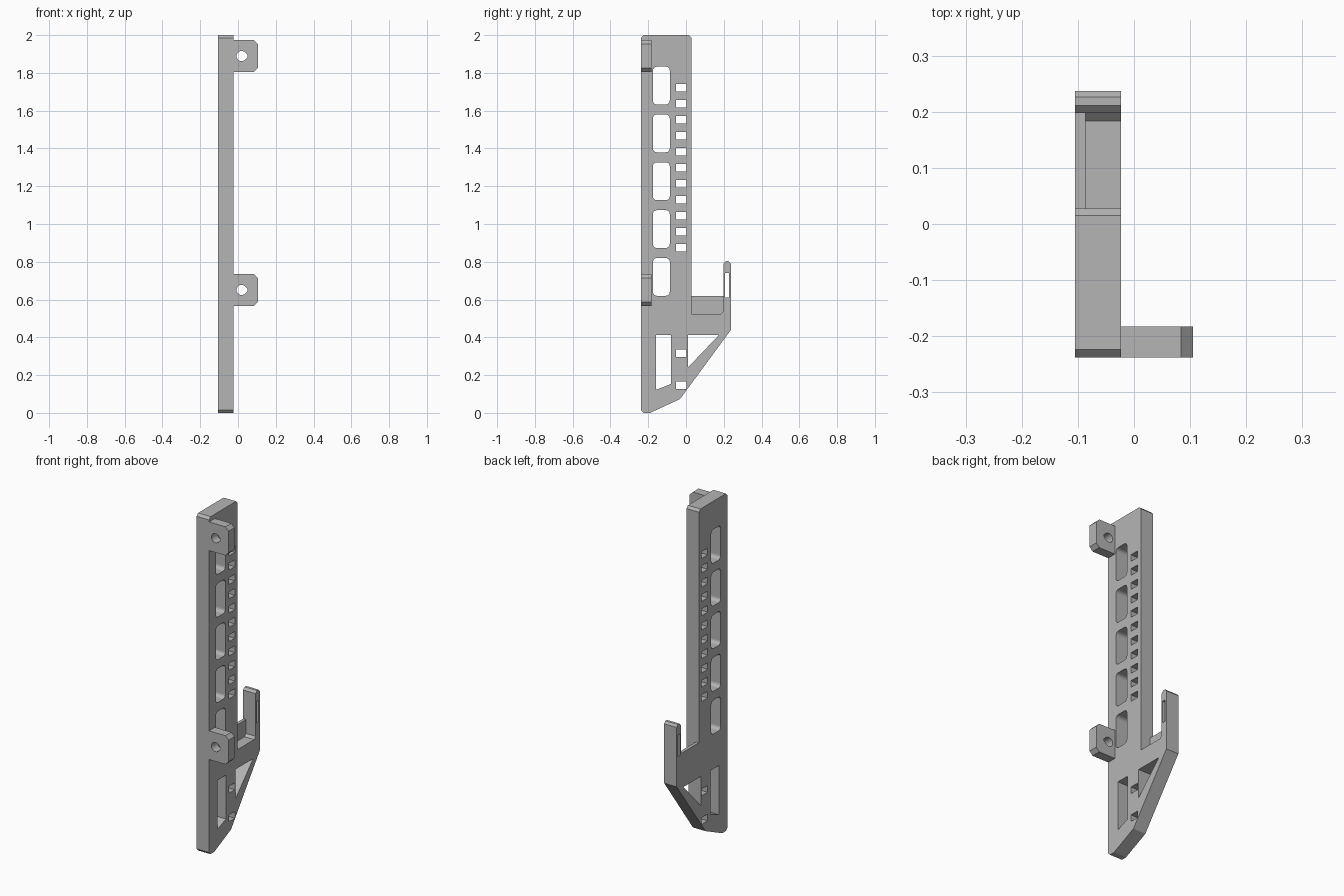
import bpy
from math import sin, cos, pi, radians
from mathutils import Matrix, Vector

cube = bpy.data.objects.get("Cube")
if cube:
    bpy.data.objects.remove(cube)

grey = bpy.data.materials.new("light grey plastic")
grey.use_nodes = True
grey.diffuse_color = (0.46, 0.46, 0.46, 1)
grey.node_tree.nodes["Principled BSDF"].inputs["Base Color"].default_value = grey.diffuse_color

# Profile planes: drawn (u, v) become (y, z) for SIDE and (x, z) for FRONT
SIDE = Matrix(((0, 0, 1), (1, 0, 0), (0, 1, 0))).to_4x4()
FRONT = Matrix(((1, 0, 0), (0, 0, -1), (0, 1, 0))).to_4x4()


def plate(name, loops, plane, low, high):
    """Extrude an outline with holes between two depths along the plane's normal."""
    curve = bpy.data.curves.new(name, "CURVE")
    curve.dimensions = "2D"
    curve.fill_mode = "BOTH"
    curve.extrude = (high - low) / 2
    for loop in loops:
        spline = curve.splines.new("POLY")
        spline.points.add(len(loop) - 1)
        for point, (u, v) in zip(spline.points, loop):
            point.co = (u, v, 0, 1)
        spline.use_cyclic_u = True
    temp = bpy.data.objects.new(name + "_profile", curve)
    bpy.context.collection.objects.link(temp)
    graph = bpy.context.evaluated_depsgraph_get()
    mesh = bpy.data.meshes.new_from_object(temp.evaluated_get(graph))
    bpy.data.objects.remove(temp)
    bpy.data.curves.remove(curve)
    mesh.transform(plane @ Matrix.Translation((0, 0, (low + high) / 2)))
    mesh.materials.clear()
    mesh.materials.append(grey)
    for face in mesh.polygons:
        face.use_smooth = False
        face.material_index = 0
    mesh.name = name
    obj = bpy.data.objects.new(name, mesh)
    bpy.context.collection.objects.link(obj)
    return obj


def box(u0, u1, v0, v1):
    return [(u0, v0), (u1, v0), (u1, v1), (u0, v1)]


def rounded(u0, u1, v0, v1, r, steps=4):
    """Rectangle with arc corners."""
    centres = [(u1 - r, v1 - r), (u0 + r, v1 - r), (u0 + r, v0 + r), (u1 - r, v0 + r)]
    return [(cu + r * cos((q + s / steps) * pi / 2), cv + r * sin((q + s / steps) * pi / 2))
            for q, (cu, cv) in enumerate(centres) for s in range(steps + 1)]


# Main bracket with hook
left, right = -0.105, -0.023
outline = [(-0.238, 0.015), (-0.224, 0), (-0.19, 0), (-0.032, 0.073),
           (0.237, 0.438), (0.237, 0.79), (0.226, 0.803), (0.211, 0.803),
           (0.198, 0.79), (0.198, 0.537), (0.184, 0.523), (0.028, 0.523),
           (0.028, 1.986), (0.015, 2), (-0.224, 2), (-0.238, 1.986)]
holes = [rounded(-0.175, -0.086, 0.62 + 0.2532 * i, 0.82 + 0.2532 * i, 0.02)
         for i in range(5)]
rungs = [0.874 + 0.0848 * i for i in range(11)] + [0.315, 0.146]
holes += [box(-0.053, 0.003, z - 0.02, z + 0.02) for z in rungs]
holes.append([(-0.159, 0.122), (-0.08, 0.153), (-0.08, 0.413), (-0.159, 0.413)])
holes.append([(0.01, 0.24), (0.175, 0.413), (0.01, 0.413)])
holes.append(box(0.206, 0.227, 0.61, 0.74))
plate("bracket_body", [outline] + holes, SIDE, left, right)

# Thin side wall beside the hook's seat
plate("hook_side_wall", [[(0.028, 0.523), (0.184, 0.523), (0.198, 0.537),
                          (0.198, 0.62), (0.028, 0.62)]], SIDE, left, -0.086)

# Mounting tabs with teardrop screw holes
for name, z in (("upper_tab", 1.889), ("lower_tab", 0.651)):
    h, c, edge = 0.085, 0.021, 0.105
    tab = [(right, z - h), (edge - c, z - h), (edge, z - h + c),
           (edge, z + h - c), (edge - c, z + h), (right, z + h)]
    r, cx = 0.027, 0.019
    hole = [(cx + r * cos(radians(a)), z + r * sin(radians(a)))
            for a in range(45, 316, 15)]
    hole += [(cx + 0.032, z - 0.006), (cx + 0.032, z + 0.006)]
    plate(name, [tab, hole], FRONT, 0.183, 0.238)
